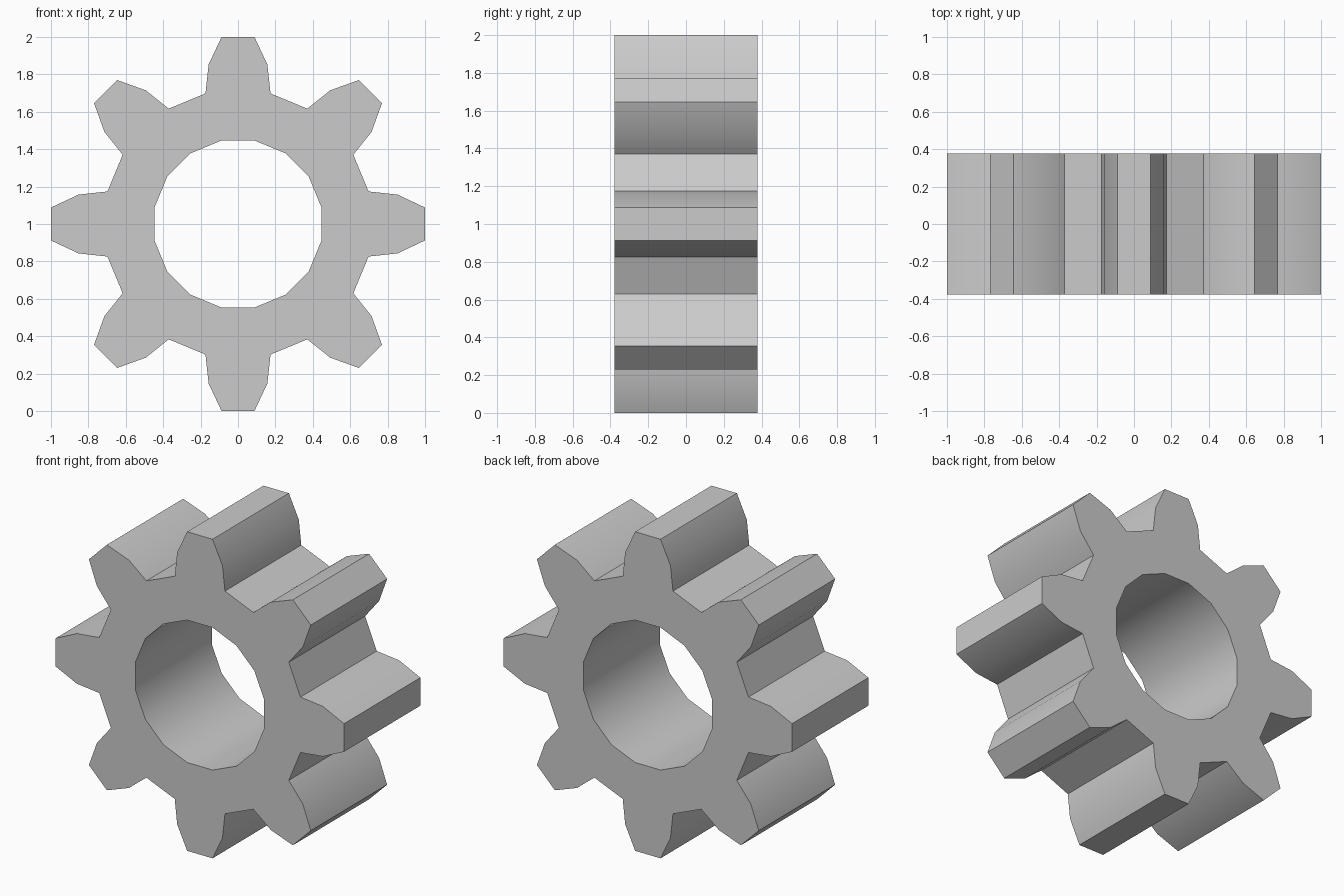
import bpy, bmesh
from math import radians, sin, cos, pi

if "Cube" in bpy.data.objects:
    bpy.data.objects.remove(bpy.data.objects["Cube"])

TEETH = 8
HALF_DEPTH = 0.378
CENTRE_Z = 1.0
BORE_RADIUS = 0.455
# Tooth outline as (half width, distance from axis), root to tip
TOOTH = [(0.174, 0.698), (0.157, 0.853), (0.088, 1.0)]

bm = bmesh.new()


def point(side, up, angle):
    """Vertex on the front face, with the upright tooth turned about the axis."""
    x = side * cos(angle) + up * sin(angle)
    z = up * cos(angle) - side * sin(angle)
    return bm.verts.new((x, -HALF_DEPTH, z + CENTRE_Z))


# Front face: bore, ring and teeth
bore, root = [], []
half_step = pi / (2 * TEETH)
for i in range(TEETH):
    a = 2 * pi * i / TEETH
    rows = [(point(-w, r, a), point(w, r, a)) for w, r in TOOTH]
    for (l0, r0), (l1, r1) in zip(rows, rows[1:]):
        bm.faces.new((l0, r0, r1, l1))
    root += rows[0]
    for s in (-1, 1):
        bore.append(point(0, BORE_RADIUS, a + s * half_step))

n = len(bore)
for i in range(n):
    j = (i + 1) % n
    bm.faces.new((bore[i], bore[j], root[j], root[i]))

# Extrude to full thickness, keeping the front face
front = bm.faces[:]
res = bmesh.ops.extrude_face_region(bm, geom=front, use_keep_orig=True)
back = [g for g in res["geom"] if isinstance(g, bmesh.types.BMVert)]
bmesh.ops.translate(bm, verts=back, vec=(0, 2 * HALF_DEPTH, 0))
bmesh.ops.recalc_face_normals(bm, faces=bm.faces[:])

mesh = bpy.data.meshes.new("gear_wheel")
bm.to_mesh(mesh)
bm.free()
gear = bpy.data.objects.new("gear_wheel", mesh)
bpy.context.collection.objects.link(gear)

# Smooth bore and tooth flanks, sharp edges elsewhere
bpy.context.view_layer.objects.active = gear
gear.select_set(True)
bpy.ops.object.shade_smooth_by_angle(angle=radians(30))
